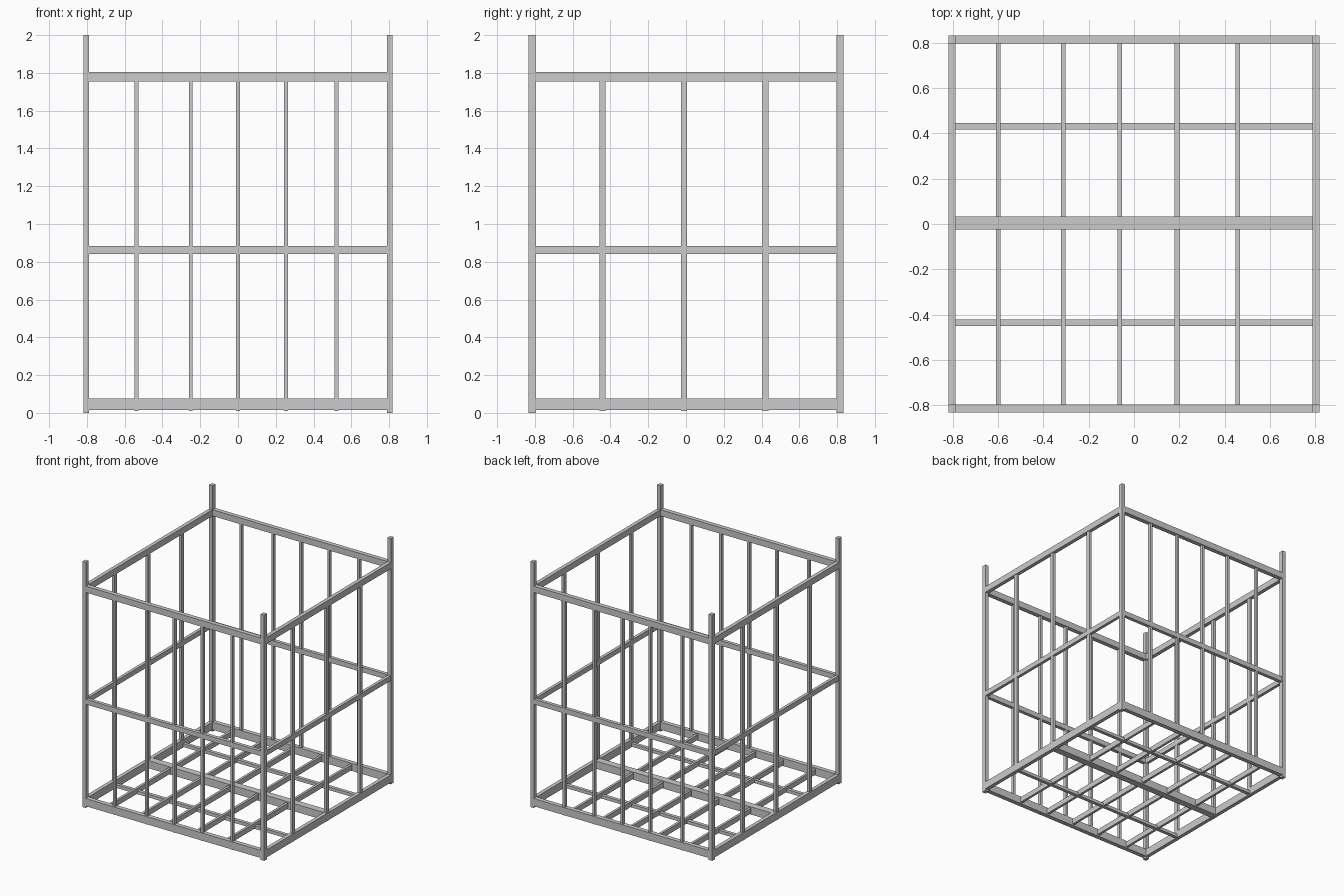
import bpy

if "Cube" in bpy.data.objects:
    bpy.data.objects.remove(bpy.data.objects["Cube"])


def box(name, x0, x1, y0, y1, z0, z1):
    """Axis-aligned square bar given by its extents."""
    bpy.ops.mesh.primitive_cube_add(
        size=1, location=((x0 + x1) / 2, (y0 + y1) / 2, (z0 + z1) / 2))
    ob = bpy.context.object
    ob.name = name
    ob.scale = (x1 - x0, y1 - y0, z1 - z0)
    bpy.ops.object.transform_apply(location=False, rotation=False, scale=True)
    return ob


XO, XI = 0.819, 0.788   # outer / inner faces of the side walls
YO, YI = 0.833, 0.797   # outer / inner faces of the front and back walls
XM, YM = (XO + XI) / 2, (YO + YI) / 2

# Corner posts
for sx in (-1, 1):
    for sy in (-1, 1):
        x, y = sx * XM, sy * YM
        dx, dy = (XO - XI) / 2, (YO - YI) / 2
        box("corner_post", x - dx, x + dx, y - dy, y + dy, 0, 2)

# Horizontal rails on all four walls
rails = {"bottom_rail": (0.015, 0.077, 1.0),
         "middle_rail": (0.842, 0.883, 0.8),
         "top_rail": (1.755, 1.806, 1.0)}
for name, (z0, z1, f) in rails.items():
    dx, dy = f * (XO - XI) / 2, f * (YO - YI) / 2
    for s in (-1, 1):
        box(name, -XI, XI, s * YM - dy, s * YM + dy, z0, z1)
        box(name, s * XM - dx, s * XM + dx, -YI, YI, z0, z1)

# Upright bars: five on front and back, three on each side
for s in (-1, 1):
    for x in (-0.538, -0.25, 0.0, 0.254, 0.522):
        box("wall_bar", x - 0.010, x + 0.010,
            s * YM - 0.013, s * YM + 0.013, 0.01, 1.757)
    for y in (-0.443, -0.01, 0.422):
        box("side_bar", s * XM - 0.011, s * XM + 0.011,
            y - 0.016, y + 0.016, 0.01, 1.757)

# Floor grid: deep centre beam, slim cross beams, joists above them
box("floor_centre_beam", -XI, XI, -0.024, 0.033, 0.015, 0.077)
for y in (-0.437, 0.432):
    box("floor_cross_beam", -XI, XI, y - 0.014, y + 0.014, 0.02, 0.046)
for x in (-0.6, -0.312, -0.062, 0.19, 0.459):
    box("floor_joist", x - 0.010, x + 0.010, -YI, YI, 0.025, 0.068)
